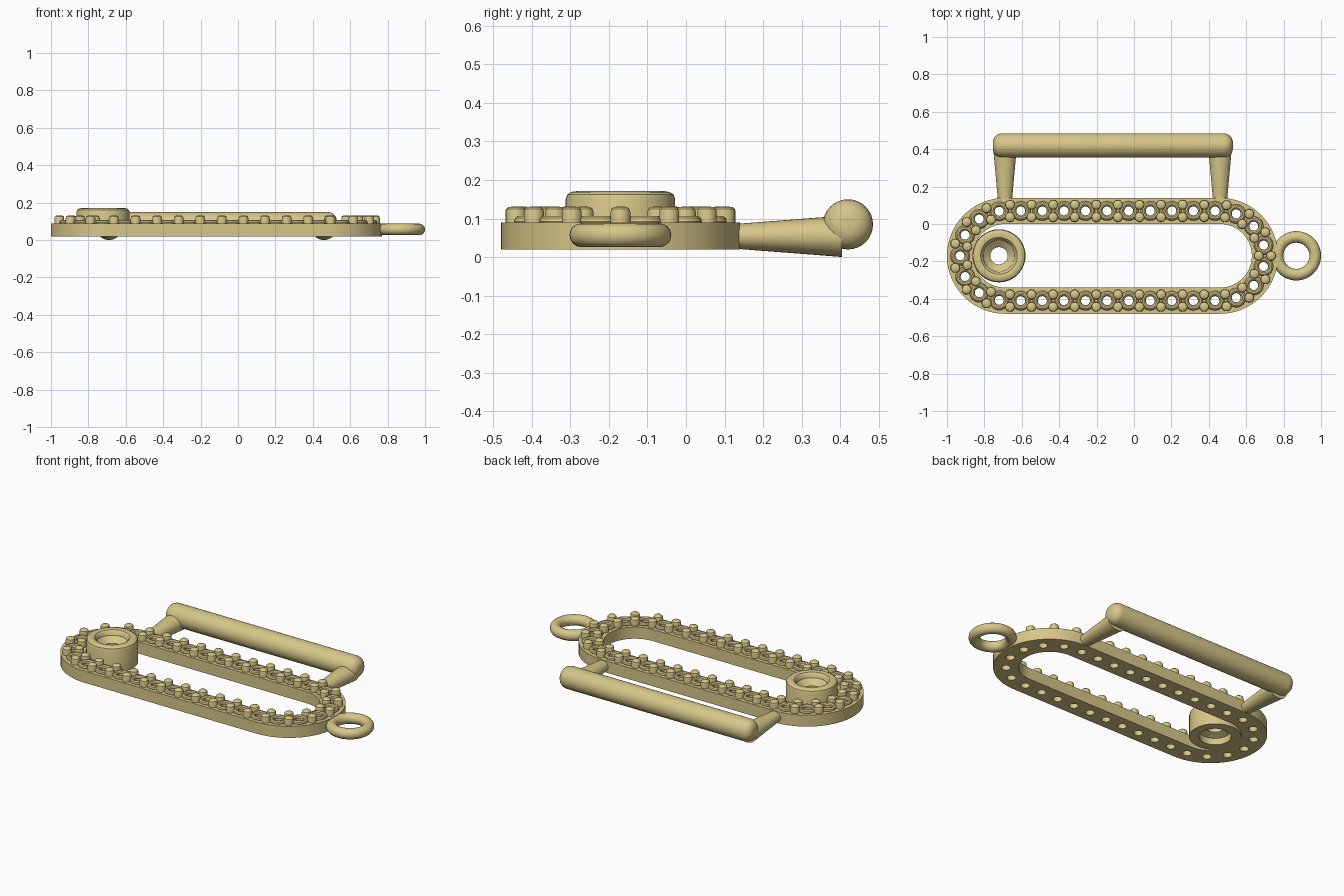
import bpy, bmesh, math
from mathutils import Matrix, Vector

if "Cube" in bpy.data.objects:
    bpy.data.objects.remove(bpy.data.objects["Cube"])

CY, X0, X1, RM = -0.17, -0.69, 0.46, 0.24   # track centre line
N = 33                                      # stations round the track

brass = bpy.data.materials.new("brass")
brass.diffuse_color = (0.68, 0.57, 0.25, 1)
brass.use_nodes = True
brass.node_tree.nodes["Principled BSDF"].inputs["Base Color"].default_value = brass.diffuse_color


def lathe(bm, profile, at, seg=32, closed=False):
    """Revolve an (r, z) profile about a vertical axis at the given point."""
    rings = [[bm.verts.new((at[0] + r * math.cos(2 * math.pi * i / seg),
                            at[1] + r * math.sin(2 * math.pi * i / seg), at[2] + z))
              for i in range(seg)] for r, z in profile]
    pairs = list(zip(rings, rings[1:]))
    if closed:
        pairs.append((rings[-1], rings[0]))
    for a, b in pairs:
        for i in range(seg):
            j = (i + 1) % seg
            bm.faces.new((a[i], a[j], b[j], b[i]))


def circle(r, cr, cz, n):
    return [(cr + r * math.cos(2 * math.pi * i / n), cz + r * math.sin(2 * math.pi * i / n))
            for i in range(n)]


def smooth(ob):
    ob.data.materials.clear()
    ob.data.materials.append(brass)
    bpy.ops.object.select_all(action='DESELECT')
    ob.select_set(True)
    bpy.context.view_layer.objects.active = ob
    bpy.ops.object.shade_smooth_by_angle(angle=math.radians(35))
    return ob


def finish(bm, name):
    bmesh.ops.remove_doubles(bm, verts=bm.verts, dist=1e-5)
    bmesh.ops.recalc_face_normals(bm, faces=bm.faces)
    me = bpy.data.meshes.new(name)
    bm.to_mesh(me)
    bm.free()
    ob = bpy.data.objects.new(name, me)
    bpy.context.collection.objects.link(ob)
    return smooth(ob)


def station(s):
    """Point and outward direction at length s, starting at the right-hand tip."""
    L, A = X1 - X0, math.pi * RM
    s = (s + A / 2) % (2 * L + 2 * A)
    if s < A:
        a, cx = s / RM - math.pi / 2, X1
    elif s < A + L:
        return Vector((X1 - (s - A), CY + RM)), Vector((0, 1))
    elif s < 2 * A + L:
        a, cx = (s - A - L) / RM + math.pi / 2, X0
    else:
        return Vector((X0 + s - 2 * A - L, CY - RM)), Vector((0, -1))
    d = Vector((math.cos(a), math.sin(a)))
    return Vector((cx, CY)) + d * RM, d


def stadium(r, n=32):
    return [(cx + r * math.cos(a0 + math.pi * i / n), CY + r * math.sin(a0 + math.pi * i / n))
            for cx, a0 in ((X1, -math.pi / 2), (X0, math.pi / 2)) for i in range(n + 1)]


step = (2 * (X1 - X0) + 2 * math.pi * RM) / N

# track band: flat stadium ring pierced by round holes
cu = bpy.data.curves.new("track_outline", 'CURVE')
cu.dimensions, cu.fill_mode, cu.extrude = '2D', 'BOTH', 0.035
loops = [stadium(0.31), stadium(0.17)]
for k in range(N):
    p, _ = station((k + 0.5) * step)
    loops.append([(p.x + x, p.y + y) for x, y in circle(0.025, 0, 0, 20)])
for pts in loops:
    sp = cu.splines.new('POLY')
    sp.points.add(len(pts) - 1)
    for q, (x, y) in zip(sp.points, pts):
        q.co = (x, y, 0, 1)
    sp.use_cyclic_u = True
tmp = bpy.data.objects.new("track_curve", cu)
bpy.context.collection.objects.link(tmp)
bpy.context.view_layer.update()
me = bpy.data.meshes.new_from_object(tmp.evaluated_get(bpy.context.evaluated_depsgraph_get()))
bpy.data.objects.remove(tmp)
bm = bmesh.new()
bm.from_mesh(me)
bmesh.ops.translate(bm, verts=bm.verts, vec=(0, 0, 0.055))
finish(bm, "track_band")

# paired round-topped studs, with a raised rim round each hole
studs, rims = bmesh.new(), bmesh.new()
stud = [(0, 0), (0.026, 0), (0.026, 0.035), (0.024, 0.043), (0.018, 0.048), (0, 0.05)]
for k in range(N):
    p, d = station(k * step)
    for off in (-0.033, 0.033):
        q = p + d * off
        lathe(studs, stud, (q.x, q.y, 0.082), 18)
    p, _ = station((k + 0.5) * step)
    lathe(rims, circle(0.014, 0.038, 0, 10), (p.x, p.y, 0.093), 24, True)
finish(studs, "studs")
finish(rims, "hole_rims")

# boss with a dished top and a recess underneath
bm = bmesh.new()
lathe(bm, [(0.142, 0.02), (0.142, 0.15), (0.138, 0.162), (0.128, 0.169), (0.115, 0.171),
           (0.098, 0.168), (0.088, 0.158), (0.084, 0.14), (0.046, 0.11), (0.046, 0.075),
           (0.088, 0.06), (0.088, 0.02)], (-0.722, CY, 0), 48, True)
finish(bm, "boss")

# end loop
bm = bmesh.new()
lathe(bm, circle(0.031, 0.101, 0, 16), (0.868, CY, 0.057), 48, True)
finish(bm, "end_loop")

# handle bar with rounded ends
bm = bmesh.new()
half, R, b = 0.642, 0.065, 0.05
end = [(R - b + b * math.cos(t * math.pi / 12), half - b + b * math.sin(t * math.pi / 12))
       for t in range(7)] + [(0, half)]
lathe(bm, [(r, -z) for r, z in reversed(end)] + end, (0, 0, 0), 32)
bmesh.ops.transform(bm, verts=bm.verts, matrix=Matrix.Translation((-0.113, 0.42, 0.085))
                    @ Matrix.Rotation(math.pi / 2, 4, 'Y'))
finish(bm, "handle_bar")

# flared oval handle arms
bm = bmesh.new()
for x in (X0, X1):
    arm = bmesh.ops.create_cone(bm, cap_ends=True, segments=32, radius1=0.063, radius2=0.037,
                                depth=0.285)
    bmesh.ops.transform(bm, verts=arm["verts"], matrix=Matrix.Translation((x, 0.2625, 0.054))
                        @ Matrix.Diagonal((1, 1, 0.85, 1)) @ Matrix.Rotation(math.pi / 2, 4, 'X'))
    # wide end meets the bar
    wide = max(arm["verts"], key=lambda v: abs(v.co.x - x)).co.y
    if wide < 0.2625:
        for v in arm["verts"]:
            v.co.y = 0.525 - v.co.y
finish(bm, "handle_arms")
